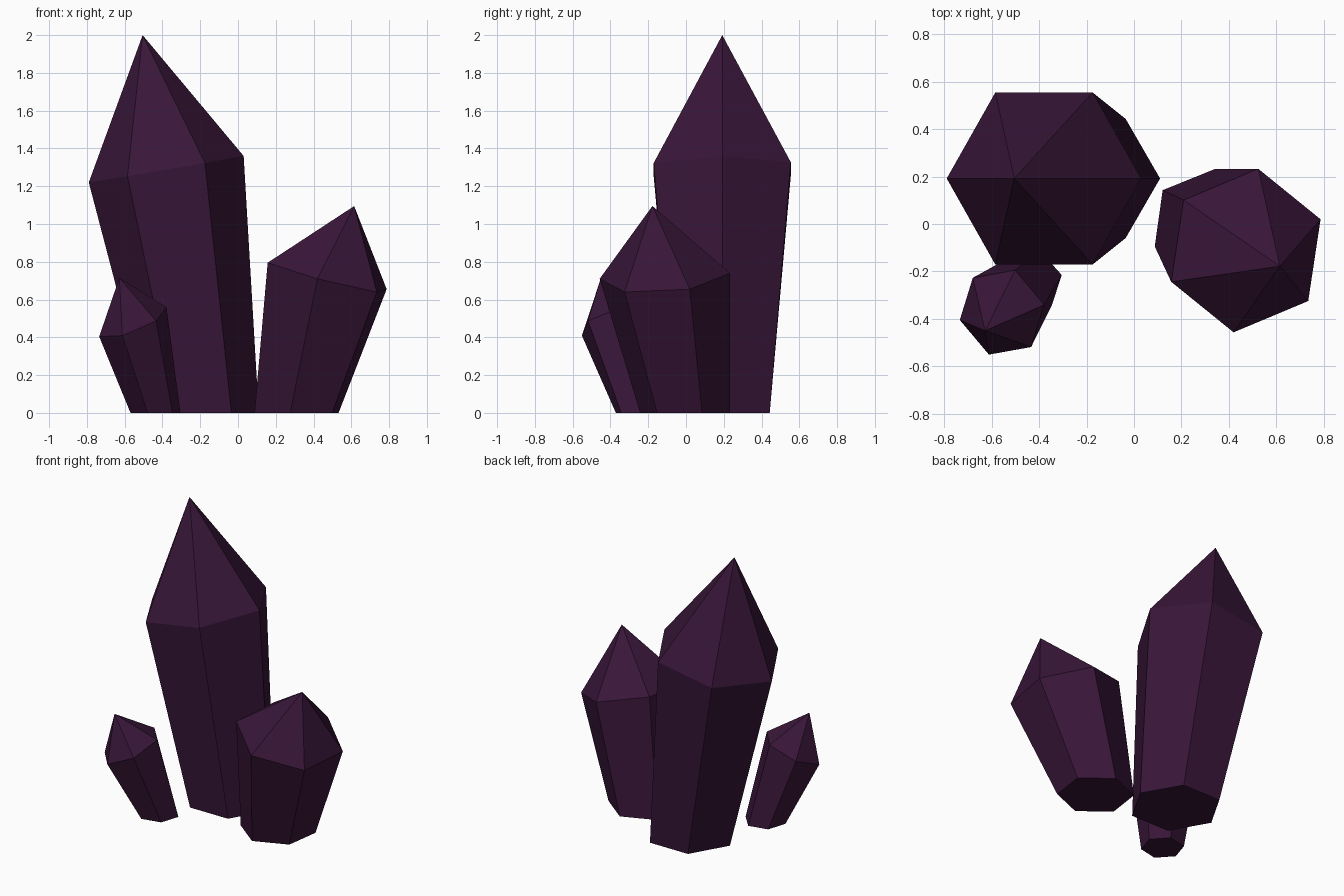
import bpy
from math import cos, sin, radians
from mathutils import Vector

if "Cube" in bpy.data.objects:
    bpy.data.objects.remove(bpy.data.objects["Cube"])

mat = bpy.data.materials.new("dark_purple")
mat.diffuse_color = (0.04, 0.008, 0.04, 1)
mat.use_nodes = True
mat.node_tree.nodes["Principled BSDF"].inputs["Base Color"].default_value = mat.diffuse_color


def hexagon(centre, a, b):
    # six corners of a (possibly tilted) hexagon from two neighbouring corner offsets
    c, a, b = Vector(centre), Vector(a), Vector(b)
    return [c + d for d in (a, b, b - a, -a, -b, a - b)]


def crystal(name, base, radius, turn, shoulder, tip):
    # flat six-sided foot, wider tilted shoulder ring, pointed tip
    t0, t1 = radians(turn), radians(turn + 60)
    foot = hexagon((*base, 0), (radius * cos(t0), radius * sin(t0), 0),
                   (radius * cos(t1), radius * sin(t1), 0))
    verts = foot + hexagon(*shoulder) + [Vector(tip)]
    faces = [tuple(reversed(range(6)))]
    for i in range(6):
        j = (i + 1) % 6
        faces += [(i, j, 6 + j, 6 + i), (6 + i, 6 + j, 12)]
    mesh = bpy.data.meshes.new(name)
    mesh.from_pydata(verts, [], faces)
    mesh.materials.append(mat)
    obj = bpy.data.objects.new(name, mesh)
    bpy.context.collection.objects.link(obj)


# Tall crystal leaning left
crystal("large_crystal", (-0.18, 0.192), 0.29, 0,
        ((-0.38, 0.192, 1.29), (0.41, 0, 0.07), (0.205, 0.363, 0.037)),
        (-0.505, 0.192, 2.0))
# Medium crystal leaning right and forward
crystal("medium_crystal", (0.31, -0.005), 0.24, 22,
        ((0.472, -0.112, 0.725), (0.315, 0.132, -0.07), (0.052, 0.345, 0.015)),
        (0.615, -0.178, 1.095))
# Small crystal leaning left and forward
crystal("small_crystal", (-0.437, -0.243), 0.135, 12,
        ((-0.557, -0.373, 0.482), (0.178, 0.032, 0.078), (0.055, 0.178, 0.073)),
        (-0.628, -0.45, 0.715))
